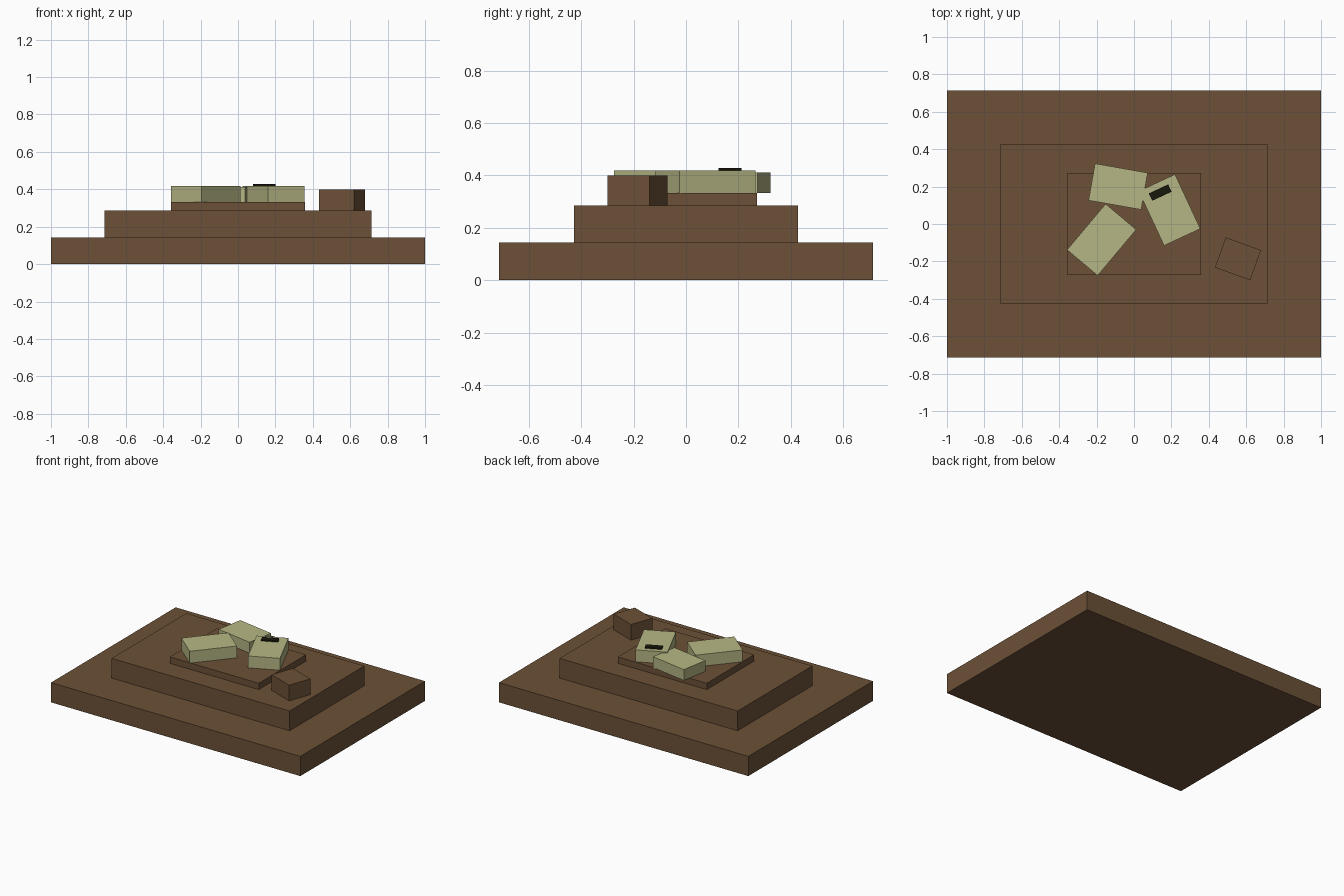
import bpy
from math import radians
from mathutils import Matrix, Vector

cube = bpy.data.objects.get("Cube")
if cube:
    bpy.data.objects.remove(cube, do_unlink=True)


def material(name, rgb):
    m = bpy.data.materials.new(name)
    m.use_nodes = True
    color = (*rgb, 1.0)
    m.diffuse_color = color
    bsdf = next(n for n in m.node_tree.nodes if n.type == 'BSDF_PRINCIPLED')
    bsdf.inputs["Base Color"].default_value = color
    return m


brown = material("earth brown", (0.15, 0.082, 0.038))
green = material("pale sage", (0.47, 0.47, 0.235))
black = material("dark band", (0.01, 0.009, 0.004))


def block(name, size, center, bottom, mat, turn=0):
    """Box standing on the height 'bottom', turned about z."""
    bpy.ops.mesh.primitive_cube_add(size=1)
    ob = bpy.context.object
    ob.name = name
    ob.data.transform(Matrix.Diagonal((*size, 1)))
    ob.location = Vector((*center, bottom + size[2] / 2))
    ob.rotation_euler.z = radians(turn)
    ob.data.materials.append(mat)
    return ob


# Stepped base
block("base_step", (2, 1.428, 0.143), (0, 0), 0, brown)
block("middle_step", (1.428, 0.856, 0.143), (0, 0), 0.143, brown)
block("top_step", (0.714, 0.543, 0.046), (0, 0), 0.286, brown)

# Pale slabs leaning around the top step
block("back_slab", (0.286, 0.2, 0.079), (-0.085, 0.2), 0.332, green, -10)
block("front_slab", (0.321, 0.214, 0.086), (-0.173, -0.084), 0.332, green, 50)
block("side_slab", (0.214, 0.321, 0.086), (0.19, 0.075), 0.332, green, 25)

# Dark plate on the side slab
block("slab_plate", (0.114, 0.043, 0.0095), (0.14, 0.168), 0.418, black, 25)

# Small block on the middle step
block("corner_block", (0.2, 0.171, 0.114), (0.556, -0.186), 0.286, brown, -20)
